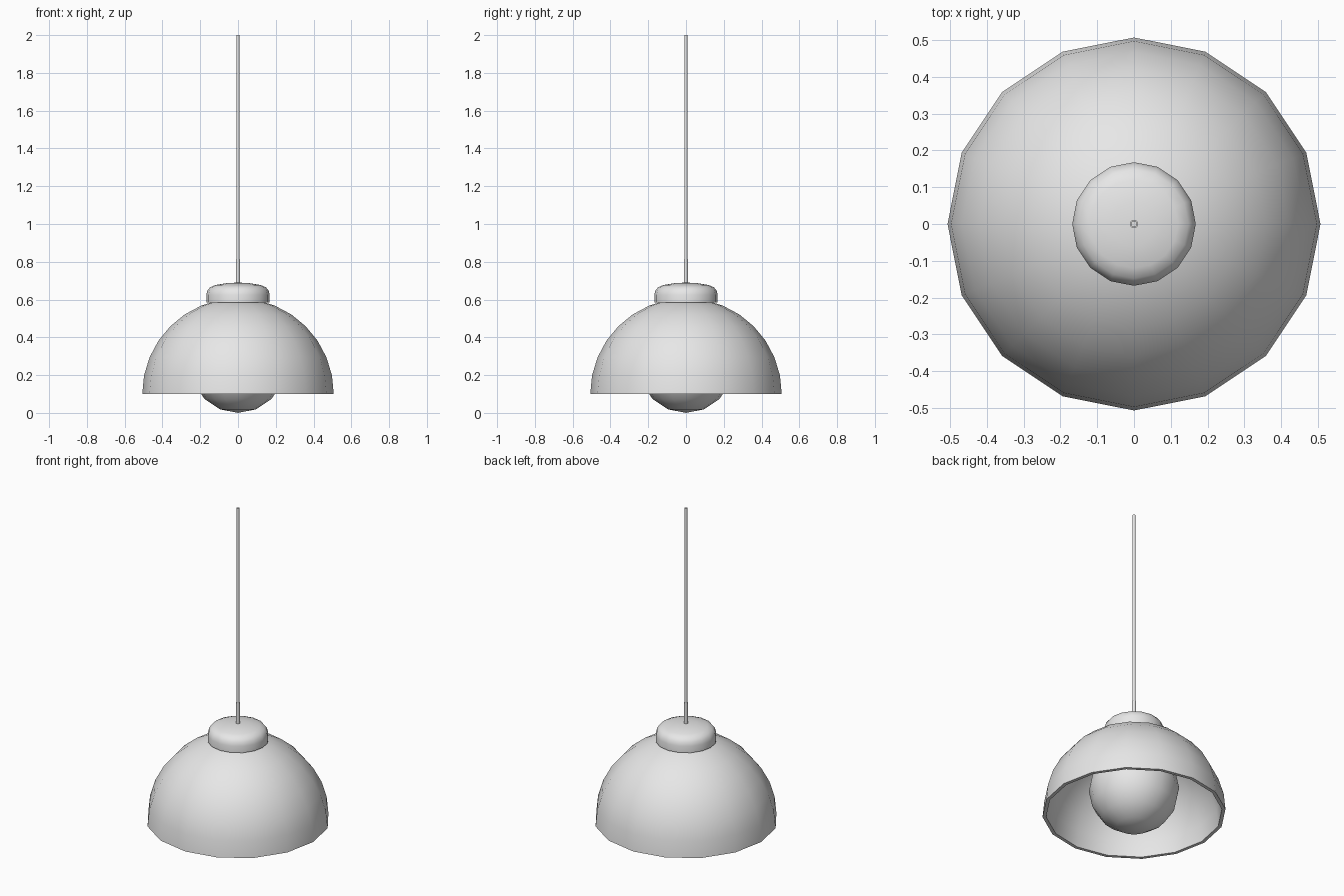
import bpy
import bmesh
from math import sin, cos, pi, radians
from mathutils import Vector

cube = bpy.data.objects.get("Cube")
if cube:
    bpy.data.objects.remove(cube, do_unlink=True)

grey = bpy.data.materials.new("light_grey")
grey.use_nodes = True
colour = (0.8, 0.8, 0.8, 1.0)
grey.diffuse_color = colour
grey.node_tree.nodes["Principled BSDF"].inputs["Base Color"].default_value = colour


def lathe(name, profile, sides=16):
    """Spin a (radius, height) profile around the z axis."""
    bm = bmesh.new()
    verts = [bm.verts.new((r, 0, z)) for r, z in profile]
    edges = [bm.edges.new(pair) for pair in zip(verts, verts[1:])]
    bmesh.ops.spin(bm, geom=verts + edges, cent=Vector(), axis=(0, 0, 1),
                   angle=2 * pi, steps=sides)
    bmesh.ops.remove_doubles(bm, verts=bm.verts[:], dist=0.0002)
    bmesh.ops.recalc_face_normals(bm, faces=bm.faces[:])
    mesh = bpy.data.meshes.new(name)
    bm.to_mesh(mesh)
    bm.free()
    mesh.materials.append(grey)
    obj = bpy.data.objects.new(name, mesh)
    bpy.context.collection.objects.link(obj)
    bpy.ops.object.select_all(action='DESELECT')
    obj.select_set(True)
    bpy.context.view_layer.objects.active = obj
    bpy.ops.object.shade_smooth_by_angle(angle=radians(40))
    return obj


def arc(radius, centre, start, end, steps):
    """Profile points on a circle, angles in degrees above the horizon."""
    angles = [radians(start + (end - start) * i / steps) for i in range(steps + 1)]
    return [(max(0, radius * cos(a)), centre + radius * sin(a)) for a in angles]


def rod(name, radius, bottom, top):
    return lathe(name, [(0, bottom), (radius, bottom), (radius, top), (0, top)])


# Dome shade with a thin wall and a flat rim
lathe("shade", arc(0.507, 0.1, 0, 90, 8) + arc(0.487, 0.1, 90, 0, 8) + [(0.507, 0.1)])

# Rounded cap on top of the shade
lathe("cap", [(0, 0.585), (0.168, 0.585), (0.168, 0.625), (0.162, 0.647),
              (0.148, 0.665), (0.12, 0.677), (0.06, 0.687), (0, 0.69)])

# Round bulb hanging below the rim
lathe("bulb", arc(0.25, 0.25, -90, 90, 8))

# Cord sleeve and cord
rod("cord_sleeve", 0.011, 0.48, 0.815)
rod("cord", 0.008, 0.8, 2.0)
